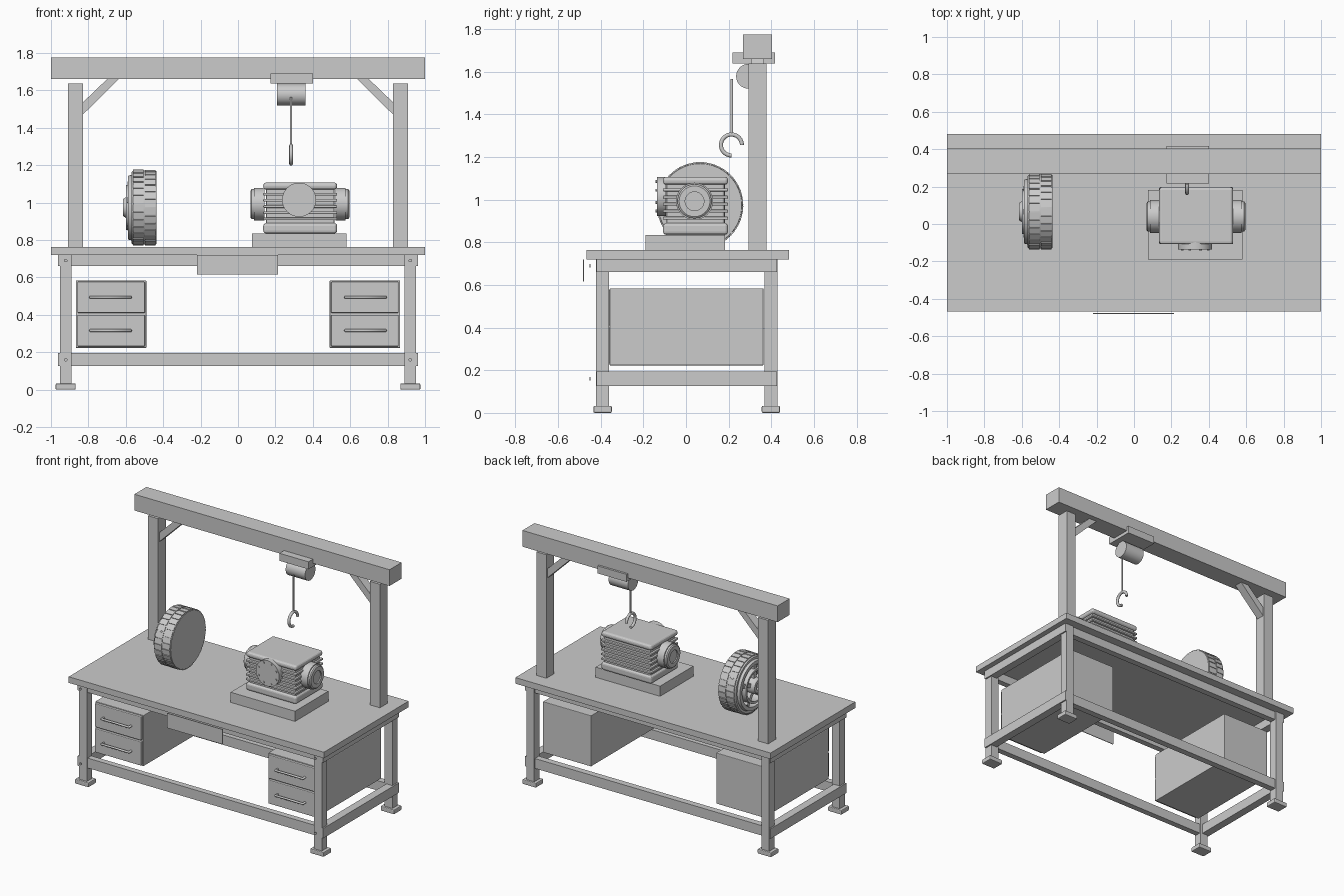
import bpy, bmesh
from math import sin, cos, pi, radians
from mathutils import Matrix, Vector

if "Cube" in bpy.data.objects:
    bpy.data.objects.remove(bpy.data.objects["Cube"], do_unlink=True)

grey = bpy.data.materials.new("plain_grey")
grey.use_nodes = True
grey.diffuse_color = (0.6, 0.6, 0.6, 1)
grey.node_tree.nodes["Principled BSDF"].inputs["Base Color"].default_value = (0.6, 0.6, 0.6, 1)


def finish(name, bm, bevel=0, segments=2, smooth=False):
    bmesh.ops.recalc_face_normals(bm, faces=bm.faces)
    mesh = bpy.data.meshes.new(name)
    bm.to_mesh(mesh)
    bm.free()
    mesh.materials.append(grey)
    ob = bpy.data.objects.new(name, mesh)
    bpy.context.collection.objects.link(ob)
    if bevel:
        mod = ob.modifiers.new("bevel", "BEVEL")
        mod.width, mod.segments = bevel, segments
    if smooth:
        bpy.ops.object.select_all(action="DESELECT")
        ob.select_set(True)
        bpy.context.view_layer.objects.active = ob
        bpy.ops.object.shade_smooth_by_angle(angle=radians(35))
    return ob


def box(name, x, y, z, bevel=0, segments=2):
    """Box from its (low, high) range on each axis."""
    bm = bmesh.new()
    bmesh.ops.create_cube(bm, size=1)
    for v in bm.verts:
        v.co = Vector(r[0] if c < 0 else r[1] for c, r in zip(v.co, (x, y, z)))
    return finish(name, bm, bevel, segments)


def lathe(name, centre, profile, axis="X", steps=48):
    """Spin (offset, radius) points about an axis; ends on the axis close the shape."""
    bm = bmesh.new()
    verts = [bm.verts.new((o, r, 0)) for o, r in profile]
    edges = [bm.edges.new(p) for p in zip(verts, verts[1:])]
    bmesh.ops.spin(bm, geom=verts + edges, cent=(0, 0, 0), axis=(1, 0, 0),
                   angle=2 * pi, steps=steps, use_merge=True)
    bmesh.ops.remove_doubles(bm, verts=bm.verts, dist=1e-5)
    turn = {"X": Matrix(), "Y": Matrix.Rotation(pi / 2, 4, "Z"),
            "Z": Matrix.Rotation(-pi / 2, 4, "Y")}[axis]
    bm.transform(Matrix.Translation(centre) @ turn)
    return finish(name, bm, smooth=True)


def rod(name, centre, radius, half, axis="X", steps=32):
    return lathe(name, centre, [(-half, 0), (-half, radius), (half, radius), (half, 0)], axis, steps)


def tube(name, points, radius):
    curve = bpy.data.curves.new(name, "CURVE")
    curve.dimensions = "3D"
    curve.bevel_depth, curve.bevel_resolution, curve.use_fill_caps = radius, 3, True
    spline = curve.splines.new("POLY")
    spline.points.add(len(points) - 1)
    for p, co in zip(spline.points, points):
        p.co = (*co, 1)
    curve.materials.append(grey)
    ob = bpy.data.objects.new(name, curve)
    bpy.context.collection.objects.link(ob)


def span(side, a, b):
    return tuple(sorted((side * a, side * b)))


# Bench top and hanging front plate
box("table_top", (-1, 1), (-0.467, 0.482), (0.72, 0.763))
box("front_plate", (-0.218, 0.215), (-0.482, -0.477), (0.615, 0.72))

# Front and back rails, upper and lower
for label, lo, hi in (("upper", 0.66, 0.72), ("lower", 0.125, 0.195)):
    box(label + "_front_rail", (-0.92, 0.92), (-0.412, -0.37), (lo, hi))
    box(label + "_back_rail", (-0.92, 0.92), (0.375, 0.42), (lo, hi))

for side, tag in ((-1, "right"), (1, "left")):
    # Side rails, legs, feet and bolts
    for label, lo, hi in (("upper", 0.66, 0.72), ("lower", 0.125, 0.195)):
        box(f"{tag}_{label}_side_rail", span(side, 0.905, 0.962), (-0.42, 0.427), (lo, hi))
        rod(f"{tag}_{label}_bolt", (side * 0.921, -0.45, (lo + hi) / 2), 0.009, 0.002, "Y", 16)
    for end, y in (("front", -0.391), ("back", 0.398)):
        box(f"{tag}_{end}_leg", span(side, 0.89, 0.952), (y - 0.03, y + 0.03), (0.03, 0.72))
        box(f"{tag}_{end}_foot", span(side, 0.868, 0.975), (y - 0.043, y + 0.043), (0, 0.033), 0.006)

    # Drawer cabinet
    box(f"{tag}_cabinet", span(side, 0.49, 0.867), (-0.358, 0.363), (0.223, 0.583), 0.003)
    for label, lo, hi in (("upper", 0.41, 0.577), ("lower", 0.231, 0.4)):
        box(f"{tag}_{label}_drawer", span(side, 0.498, 0.859), (-0.376, -0.35), (lo, hi), 0.005)
        z = (lo + hi) / 2
        a, b = span(side, 0.575, 0.788)
        tube(f"{tag}_{label}_handle", [(a, -0.37, z), (a, -0.4, z), (b, -0.4, z), (b, -0.37, z)], 0.008)

    # Gantry post and diagonal brace
    box(f"{tag}_post", span(side, 0.83, 0.908), (0.292, 0.377), (0.763, 1.638))
    bm = bmesh.new()
    outline = [(0.83, 1.47), (0.83, 1.535), (0.7, 1.66), (0.637, 1.66)]
    face = bm.faces.new([bm.verts.new((side * x, 0.305, z)) for x, z in outline])
    ext = bmesh.ops.extrude_face_region(bm, geom=[face])["geom"]
    bmesh.ops.translate(bm, vec=(0, 0.06, 0), verts=[g for g in ext if isinstance(g, bmesh.types.BMVert)])
    finish(f"{tag}_brace", bm)

# Overhead beam, hoist trolley, drum, rope and hook
box("beam", (-1, 1), (0.268, 0.403), (1.66, 1.775))
box("trolley", (0.173, 0.4), (0.217, 0.418), (1.637, 1.69))
rod("hoist_drum", (0.285, 0.293, 1.578), 0.058, 0.076)
rod("hoist_rope", (0.284, 0.215, 1.435), 0.006, 0.13, "Z", 12)
arc = [radians(i * 10) for i in range(28)]
tube("hook", [(0.284, 0.213 + 0.049 * cos(a), 1.256 + 0.049 * sin(a)) for a in arc], 0.01)

# Gearbox plinth and finned housing
box("plinth", (0.075, 0.58), (-0.19, 0.183), (0.763, 0.835))
box("housing_core", (0.15, 0.517), (-0.092, 0.182), (0.835, 1.09), 0.01)
box("housing_lid", (0.135, 0.53), (-0.108, 0.197), (1.07, 1.107), 0.015, 3)
box("housing_base", (0.135, 0.53), (-0.108, 0.197), (0.835, 0.89), 0.015, 3)
for i in range(5):
    z = 0.913 + i * 0.033
    box(f"cooling_fin_{i + 1}", (0.135, 0.53), (-0.108, 0.197), (z - 0.007, z + 0.007), 0.004)

# Bearing caps on both ends, each with a raised centre
for side, tag in ((-1, "right"), (1, "left")):
    x = 0.331 + side * 0.19
    prof = [(0, 0), (0, 0.087), (0.055, 0.087), (0.055, 0.08), (0.068, 0.08),
            (0.074, 0.072), (0.074, 0.044), (0.066, 0.044), (0.066, 0)]
    lathe(f"{tag}_bearing_cap", (x, 0.04, 0.992), [(side * o, r) for o, r in prof])

# Front cover with its ring of bolts
rod("front_cover", (0.327, -0.115, 1.015), 0.091, 0.022, "Y", 48)
for i in range(8):
    a = i * pi / 4 + pi / 8
    rod(f"cover_bolt_{i + 1}", (0.327 + 0.075 * cos(a), -0.138, 1.015 + 0.075 * sin(a)), 0.007, 0.004, "Y", 8)

# Wheel: tyre with closed inner face and recessed outer face
wheel = Vector((-0.5, 0.066, 0.973))
lathe("tyre", wheel, [(0.063, 0), (0.063, 0.195), (0.056, 0.198), (-0.06, 0.198), (-0.07, 0.19),
                      (-0.07, 0.175), (-0.088, 0.17), (-0.088, 0.145), (-0.04, 0.135), (-0.04, 0)], steps=64)
lathe("wheel_hub", wheel, [(-0.03, 0.06), (-0.1, 0.055), (-0.115, 0.045), (-0.115, 0.025), (-0.1, 0.02), (-0.1, 0)])
lathe("rim_ring", wheel, [(-0.04, 0.125), (-0.1, 0.12), (-0.1, 0.105), (-0.04, 0.1)])


def blocks(name, count, size, offset, radius, phase=0):
    """Ring of boxes around the wheel axis."""
    bm = bmesh.new()
    for i in range(count):
        turn = Matrix.Rotation((i + phase) * 2 * pi / count, 4, "X")
        mat = Matrix.Translation(wheel) @ turn @ Matrix.Translation((offset, 0, radius))
        bmesh.ops.create_cube(bm, size=1, matrix=mat @ Matrix.Diagonal((*size, 1)))
    return finish(name, bm)


# Tread in two staggered rows, and the spokes
blocks("inner_tread", 30, (0.058, 0.034, 0.012), 0.031, 0.196)
blocks("outer_tread", 30, (0.058, 0.034, 0.012), -0.033, 0.196, 0.5)
blocks("spokes", 5, (0.04, 0.028, 0.1), -0.07, 0.09)
